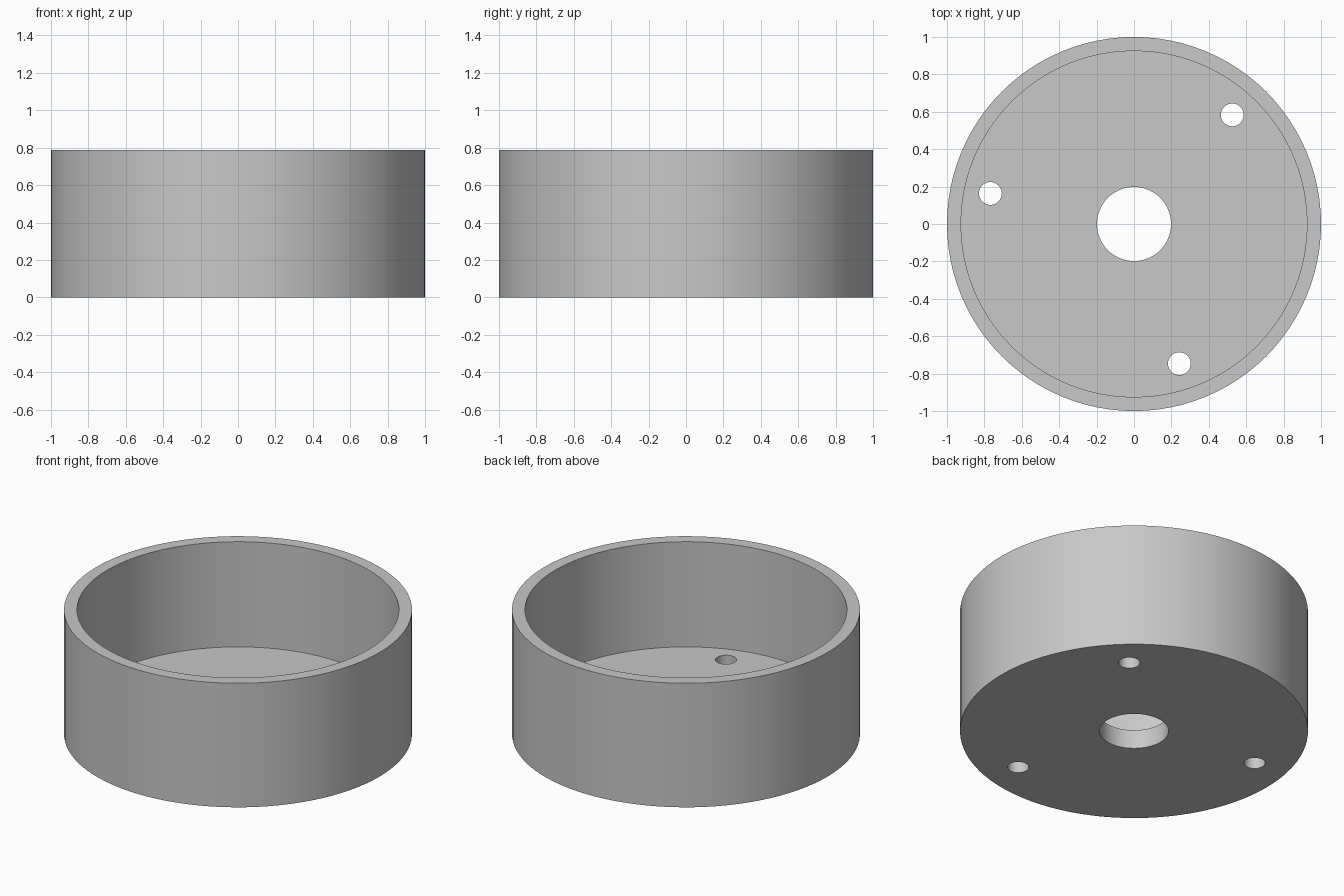
import bpy
import bmesh
import math
from mathutils import Matrix

HEIGHT = 0.787
FLOOR = 0.12
OUTER = 1.0
INNER = 0.925
BORE = 0.198
BOLT_HOLE = 0.061
BOLT_CIRCLE = 0.785
SEGMENTS = 96

cube = bpy.data.objects.get("Cube")
if cube:
    bpy.data.objects.remove(cube, do_unlink=True)

# Single plain grey
grey = bpy.data.materials.new("plain grey")
grey.use_nodes = True
colour = (0.58, 0.58, 0.58, 1)
grey.diffuse_color = colour
grey.node_tree.nodes["Principled BSDF"].inputs["Base Color"].default_value = colour


def add_object(name, bm):
    bmesh.ops.recalc_face_normals(bm, faces=bm.faces)
    mesh = bpy.data.meshes.new(name)
    bm.to_mesh(mesh)
    bm.free()
    mesh.materials.append(grey)
    obj = bpy.data.objects.new(name, mesh)
    bpy.context.collection.objects.link(obj)
    return obj


# Round cup with a bored floor: closed profile turned about z
profile = [(BORE, 0), (OUTER, 0), (OUTER, HEIGHT),
           (INNER, HEIGHT), (INNER, FLOOR), (BORE, FLOOR)]
bm = bmesh.new()
rings = []
for radius, z in profile:
    ring = []
    for i in range(SEGMENTS):
        a = math.tau * i / SEGMENTS
        ring.append(bm.verts.new((radius * math.cos(a), radius * math.sin(a), z)))
    rings.append(ring)
for k, ring in enumerate(rings):
    above = rings[(k + 1) % len(rings)]
    for i in range(SEGMENTS):
        j = (i + 1) % SEGMENTS
        bm.faces.new((ring[i], ring[j], above[j], above[i]))
cup = add_object("round_cup", bm)

# Three evenly spaced bolt holes through the floor
bm = bmesh.new()
for n in range(3):
    a = math.radians(48 + 120 * n)
    place = Matrix.Translation((BOLT_CIRCLE * math.cos(a),
                                BOLT_CIRCLE * math.sin(a), FLOOR / 2))
    bmesh.ops.create_cone(bm, cap_ends=True, segments=40, radius1=BOLT_HOLE,
                          radius2=BOLT_HOLE, depth=FLOOR * 2, matrix=place)
cutter = add_object("bolt_hole_cutter", bm)
cutter.hide_render = True

cut = cup.modifiers.new("bolt holes", 'BOOLEAN')
cut.operation = 'DIFFERENCE'
cut.solver = 'EXACT'
cut.object = cutter

bpy.ops.object.select_all(action='DESELECT')
cup.select_set(True)
bpy.context.view_layer.objects.active = cup
bpy.ops.object.modifier_apply(modifier=cut.name)
bpy.data.objects.remove(cutter, do_unlink=True)
bpy.ops.object.shade_smooth_by_angle(angle=math.radians(30))
